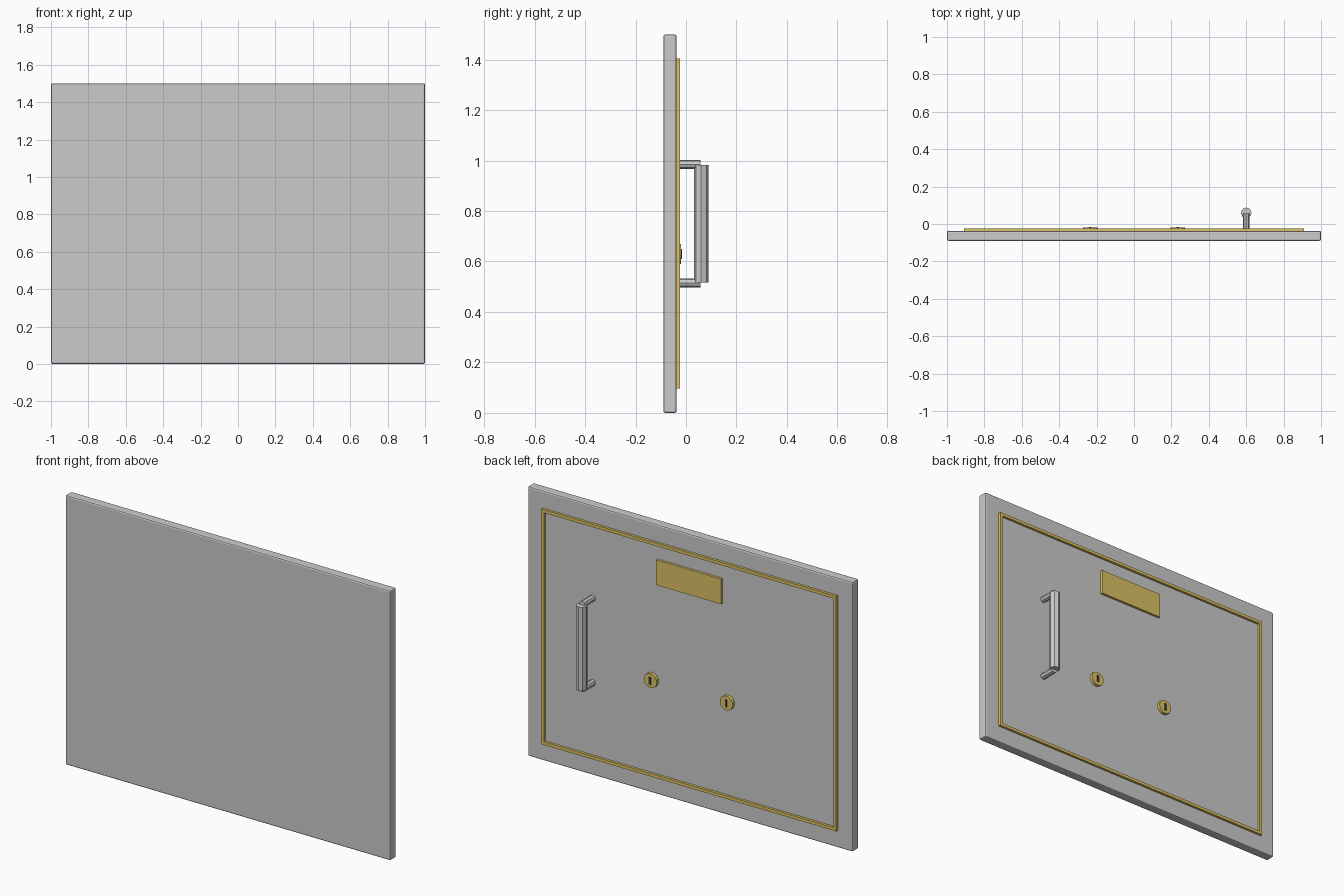
import bpy
from math import pi

if "Cube" in bpy.data.objects:
    bpy.data.objects.remove(bpy.data.objects["Cube"])


def material(name, color):
    m = bpy.data.materials.new(name)
    m.diffuse_color = color
    m.use_nodes = True
    m.node_tree.nodes["Principled BSDF"].inputs["Base Color"].default_value = m.diffuse_color
    return m


gold = material("gold", (0.72, 0.54, 0.13, 1))
dark = material("dark", (0.06, 0.06, 0.06, 1))


def box(name, x, y, z, mat=None):
    """Box from (min, max) ranges."""
    bpy.ops.mesh.primitive_cube_add(size=1, location=[sum(r) / 2 for r in (x, y, z)])
    o = bpy.context.object
    o.name = name
    o.scale = [r[1] - r[0] for r in (x, y, z)]
    bpy.ops.object.transform_apply(location=False, rotation=False, scale=True)
    if mat:
        o.data.materials.append(mat)
    return o


def rod(name, r, length, loc, sides, along_y=False, mat=None):
    bpy.ops.mesh.primitive_cylinder_add(vertices=sides, radius=r, depth=length, location=loc,
                                        rotation=(pi / 2 if along_y else 0, 0, 0))
    o = bpy.context.object
    o.name = name
    if mat:
        o.data.materials.append(mat)
    return o


FACE = -0.037   # back face of the panel, which carries the fittings
TOP = -0.023    # outer surface of the gold trim

# Door panel with softened edges
panel = box("door_panel", (-1, 1), (-0.09, FACE), (0, 1.5))
bev = panel.modifiers.new("edge", 'BEVEL')
bev.width = 0.008
bev.segments = 2

# Gold border trim
W, X, Z0, Z1 = 0.017, 0.908, 0.096, 1.404
depth = (FACE - 0.003, TOP)
box("trim_bottom", (-X, X), depth, (Z0, Z0 + W), gold)
box("trim_top", (-X, X), depth, (Z1 - W, Z1), gold)
for side, x in (("left", -X), ("right", X - W)):
    box("trim_" + side, (x, x + W), depth, (Z0 + W, Z1 - W), gold)

# Blank name plate
box("name_plate", (-0.2, 0.2), depth, (1.17, 1.31), gold)

# Pull handle: octagonal grip on two posts
rod("handle_grip", 0.029, 0.466, (0.6, 0.06, 0.75), 8)
for label, z in (("lower", 0.515), ("upper", 0.985)):
    rod("handle_post_" + label, 0.018, 0.097, (0.6, 0.0085, z), 8, True)

# Two lock discs with keyholes
for label, x in (("left", -0.234), ("right", 0.234)):
    rod("lock_disc_" + label, 0.04, 0.02, (x, FACE + 0.0075, 0.63), 16, True, gold)
    box("keyhole_" + label, (x - 0.006, x + 0.006), (-0.025, -0.015), (0.61, 0.65), dark)
